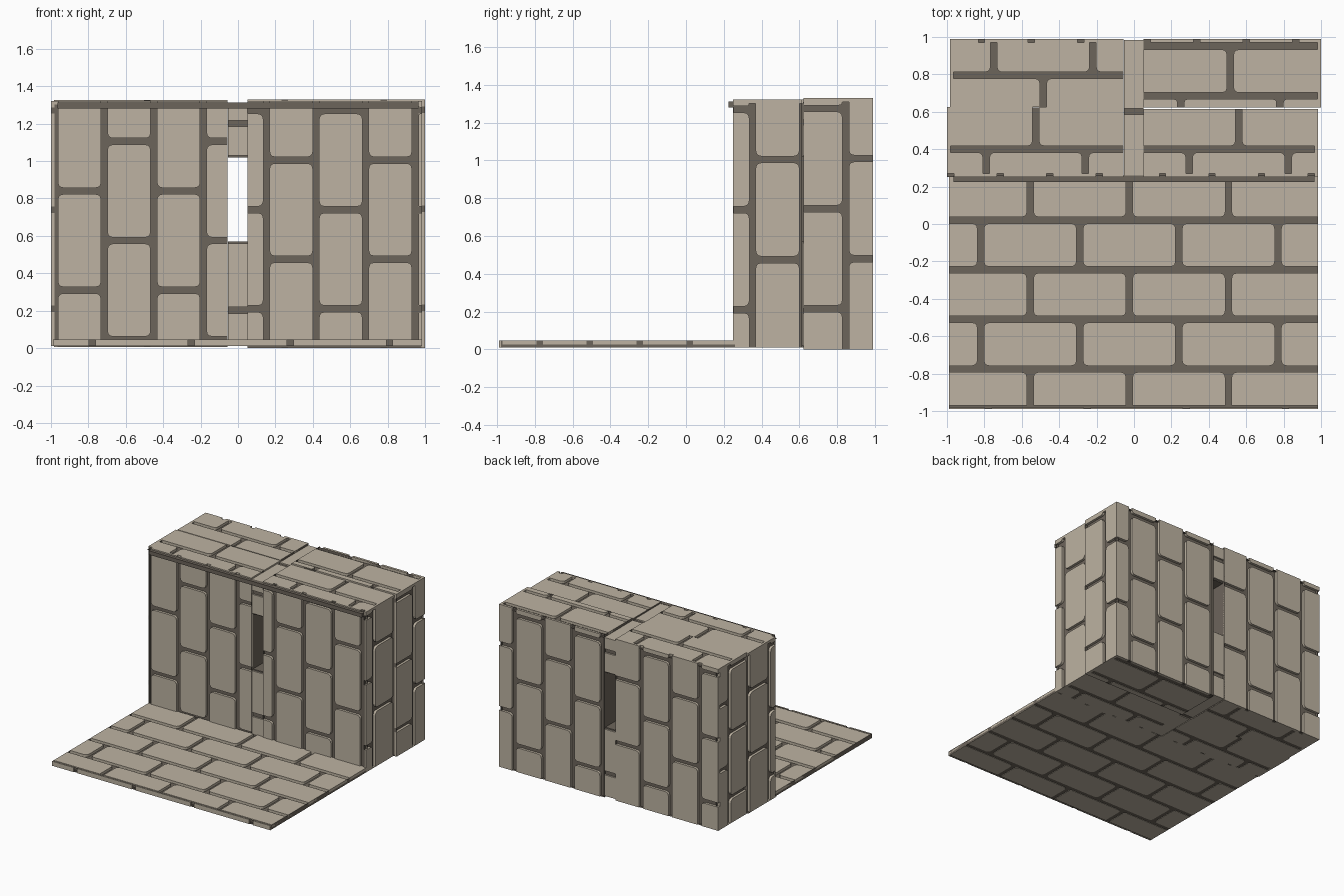
import bpy, bmesh, math

if "Cube" in bpy.data.objects:
    bpy.data.objects.remove(bpy.data.objects["Cube"])

ROW, GAP, DEPTH = 0.265, 0.034, 0.02   # brick row pitch, joint width, joint depth


def material(name, rgb):
    m = bpy.data.materials.new(name)
    m.diffuse_color = (*rgb, 1)
    m.use_nodes = True
    m.node_tree.nodes["Principled BSDF"].inputs["Base Color"].default_value = m.diffuse_color
    return m


STONE = material("pale_stone", (0.51, 0.45, 0.36))
MORTAR = material("dark_mortar", (0.152, 0.130, 0.105))


def finish(bm, name, mat):
    me = bpy.data.meshes.new(name)
    bmesh.ops.recalc_face_normals(bm, faces=bm.faces)
    bm.to_mesh(me)
    bm.free()
    me.materials.append(mat)
    ob = bpy.data.objects.new(name, me)
    bpy.context.collection.objects.link(ob)
    return ob


def add_box(bm, lo, hi):
    vs = bmesh.ops.create_cube(bm, size=1)["verts"]
    for v in vs:
        v.co = [lo[i] if v.co[i] < 0 else hi[i] for i in range(3)]


def boxes(name, mat, spans):
    bm = bmesh.new()
    for lo, hi in spans:
        add_box(bm, lo, hi)
    return finish(bm, name, mat)


def rounded(u1, u2, v1, v2, rect, r=0.028):
    """Rounded brick outline clipped to rect; clipped corners stay square."""
    a1, a2, b1, b2 = rect
    cu = [(max(u1, a1), u1 > a1), (min(u2, a2), u2 < a2)]
    cv = [(max(v1, b1), v1 > b1), (min(v2, b2), v2 < b2)]
    w, h = cu[1][0] - cu[0][0], cv[1][0] - cv[0][0]
    if w < 0.004 or h < 0.004:
        return None
    r = min(r, w * 0.45, h * 0.45)
    pts = []
    for i, j, start in ((0, 0, 180), (1, 0, 270), (1, 1, 0), (0, 1, 90)):
        x, y = cu[i][0], cv[j][0]
        if not (cu[i][1] and cv[j][1]):
            pts.append((x, y))
            continue
        cx, cy = x + (r if i == 0 else -r), y + (r if j == 0 else -r)
        for k in range(4):
            a = math.radians(start + 30 * k)
            pts.append((cx + r * math.cos(a), cy + r * math.sin(a)))
    return pts


def add_panel(bm, iu, iv, rect, w_in, w_out, u0, v0):
    """Running-bond bricks: iu is the long axis, iv crosses the rows."""
    iw = 3 - iu - iv
    g = GAP / 2
    for k in range(-12, 12):
        va, vb = v0 + k * ROW + g, v0 + (k + 1) * ROW - g
        for n in range(-8, 8):
            ua = u0 + (k % 2) * ROW + n * 2 * ROW
            pts = rounded(ua + g, ua + 2 * ROW - g, va, vb, rect)
            if not pts:
                continue
            rings = []
            for w in (w_in, w_out):
                ring = []
                for u, v in pts:
                    c = [0, 0, 0]
                    c[iu], c[iv], c[iw] = u, v, w
                    ring.append(bm.verts.new(c))
                bm.faces.new(ring)
                rings.append(ring)
            a, b = rings
            for i in range(len(a)):
                j = (i + 1) % len(a)
                bm.faces.new((a[i], a[j], b[j], b[i]))


def brick_block(name, lo, hi, panels):
    """panels: (axis, side) -> (long axis, row axis, u0, v0, depth)."""
    bricks, core = bmesh.new(), bmesh.new()
    for iw in range(3):
        for side in (0, 1):
            w = (lo, hi)[side][iw]
            p = panels.get((iw, side))
            w_in = w
            if p:
                iu, iv, u0, v0, d = p
                w_in = w + (d if side == 0 else -d)
                rect = [lo[iu], hi[iu], lo[iv], hi[iv]]
                if iv == 1:   # leave the corner to the front or back bricks
                    rect[2] += DEPTH if (1, 0) in panels else 0
                    rect[3] -= DEPTH if (1, 1) in panels else 0
                add_panel(bricks, iu, iv, rect, w_in, w, u0, v0)
            # mortar bed behind the bricks
            a, b = [i for i in range(3) if i != iw]
            e = 0.001
            quad = []
            for s, t in ((0, 0), (1, 0), (1, 1), (0, 1)):
                c = [0, 0, 0]
                c[iw] = w_in
                c[a] = hi[a] - e if s else lo[a] + e
                c[b] = hi[b] - e if t else lo[b] + e
                quad.append(core.verts.new(c))
            f = core.faces.new(quad)
            f.normal_update()
            if (f.normal[iw] > 0) != bool(side):
                f.normal_flip()
    finish(bricks, name + "_bricks", STONE)
    me = bpy.data.meshes.new(name + "_mortar")
    core.to_mesh(me)
    core.free()
    me.materials.append(MORTAR)
    bpy.context.collection.objects.link(bpy.data.objects.new(name + "_mortar", me))


D, FLAT = DEPTH, 0.003

# floor slab
brick_block("floor", (-0.99, -0.99, 0.01), (0.985, 0.26, 0.047), {
    (2, 1): (0, 1, -0.555, 0.02, D),
    (2, 0): (0, 1, -0.555, 0.02, FLAT),
    (1, 0): (0, 2, -0.78, -0.1, 0.01)})

# front half of the wall, either side of the slit
brick_block("front_wall_left", (-1.0, 0.25, 0.01), (-0.055, 0.625, 1.322), {
    (1, 0): (2, 0, 0.31, -0.98, D),
    (0, 0): (2, 1, 0.475, 0.35, D),
    (2, 1): (0, 1, -0.525, 0.40, D),
    (2, 0): (0, 1, -0.525, 0.40, FLAT)})
brick_block("front_wall_right", (0.05, 0.25, 0.01), (0.985, 0.615, 1.322), {
    (1, 0): (2, 0, 0.475, 0.152, D),
    (0, 1): (2, 1, 0.475, 0.352, D),
    (2, 1): (0, 1, 0.56, 0.40, D),
    (2, 0): (0, 1, 0.56, 0.40, FLAT)})

# back half of the wall
brick_block("back_wall_left", (-0.985, 0.625, 0.005), (-0.055, 0.99, 1.326), {
    (1, 1): (2, 0, 0.48, -0.285, D),
    (0, 0): (2, 1, 0.48, 0.845, D),
    (2, 1): (0, 1, -0.75, 0.795, D),
    (2, 0): (0, 1, -0.75, 0.795, FLAT)})
brick_block("back_wall_right", (0.05, 0.622, 0.0), (1.0, 0.99, 1.33), {
    (1, 1): (2, 0, 0.48, 0.865, D),
    (0, 1): (2, 1, 0.48, 0.845, D),
    (2, 1): (0, 1, 0.25, 0.95, D),
    (2, 0): (0, 1, 0.25, 0.95, FLAT)})

# narrow infill above and below the slit
X1, X2 = -0.0545, 0.0495
courses = [(0.014, 0.186), (0.22, 0.56), (1.03, 1.186), (1.218, 1.31)]
boxes("slit_infill_bricks", STONE,
      [((X1, a, z1), (X2, b, z2)) for z1, z2 in courses
       for a, b in ((0.26, 0.585), (0.618, 0.985))])
boxes("slit_infill_mortar", MORTAR,
      [((X1, 0.272, 0.02), (X2, 0.972, 0.57)),
       ((X1, 0.272, 1.02), (X2, 0.972, 1.30))])

# ledge along the top of the front
boxes("top_ledge", MORTAR, [((-0.965, 0.225, 1.28), (0.965, 0.26, 1.312))])
